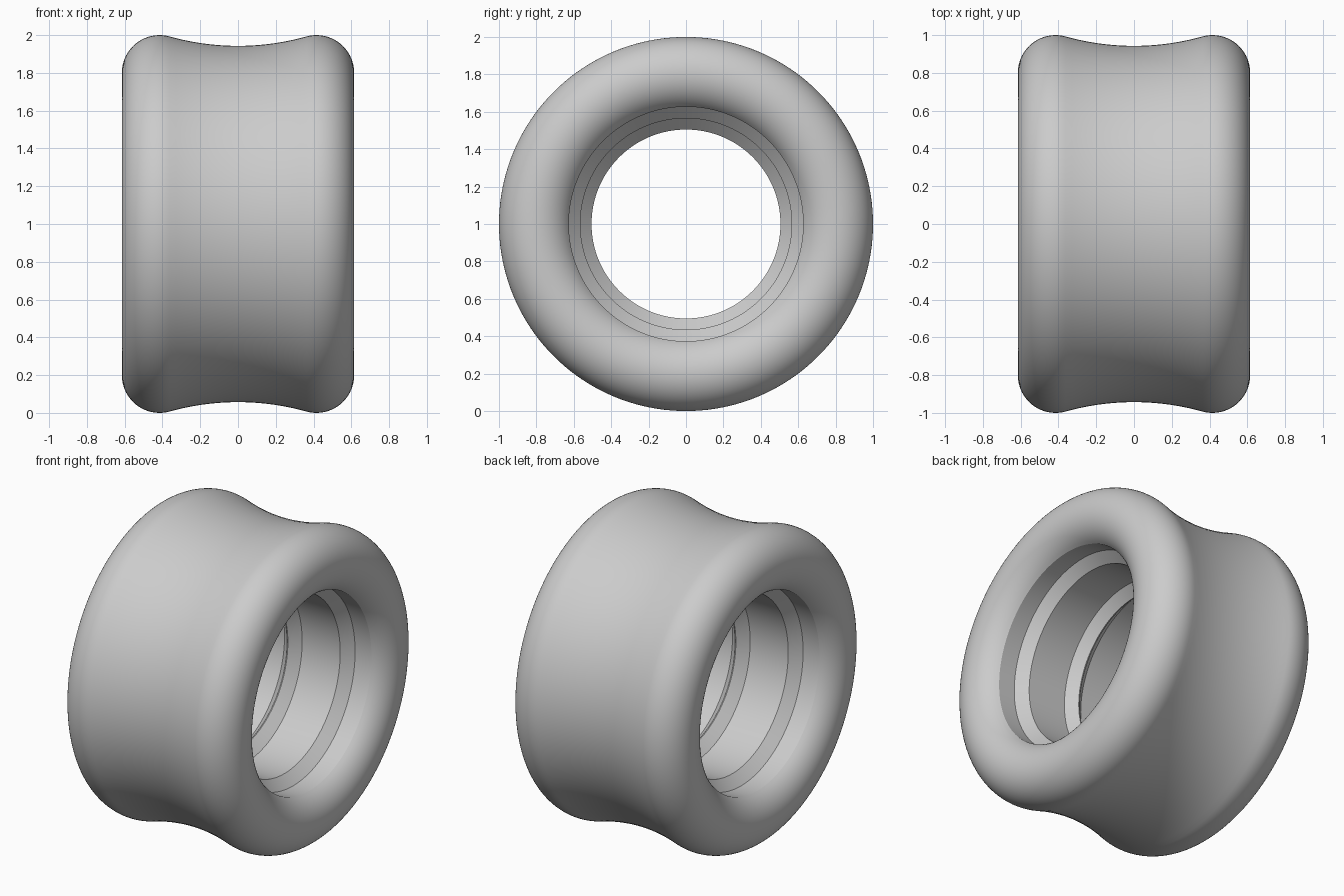
import bpy, bmesh, math

if "Cube" in bpy.data.objects:
    bpy.data.objects.remove(bpy.data.objects["Cube"])

SEGMENTS = 160
TUBE_X, TUBE_R, TUBE = 0.415, 0.80, 0.20   # centre and radius of each rounded rim
WAIST_R = 0.943                            # outer radius at the middle
BLEND = math.radians(15)                   # angle where rim meets concave waist

# half profile (x >= 0) as (x, radius), from the bore rib out to the waist
half = [(0.003, 0.505), (0.063, 0.565), (0.335, 0.565), (0.398, 0.627)]

# rounded rim
steps = 30
a0, a1 = math.radians(-60), math.pi / 2 + BLEND
for i in range(steps + 1):
    a = a0 + (a1 - a0) * i / steps
    half.append((TUBE_X + TUBE * math.cos(a), TUBE_R + TUBE * math.sin(a)))

# concave waist, stopping at x = 0
ex, er = half[-1]
sag = er - WAIST_R
radius = (ex * ex + sag * sag) / (2 * sag)
end = math.asin(ex / radius)
for i in range(1, 11):
    a = end * (1 - i / 10)
    half.append((radius * math.sin(a), WAIST_R + radius * (1 - math.cos(a))))

# mirror to a closed profile
profile = half + [(-x, r) for x, r in reversed(half[:-1])]

# revolve round the x axis
bm = bmesh.new()
rings = []
for s in range(SEGMENTS):
    t = 2 * math.pi * s / SEGMENTS
    rings.append([bm.verts.new((x, r * math.cos(t), 1 + r * math.sin(t))) for x, r in profile])
n = len(profile)
for s in range(SEGMENTS):
    p, q = rings[s], rings[(s + 1) % SEGMENTS]
    for i in range(n):
        j = (i + 1) % n
        bm.faces.new((p[i], p[j], q[j], q[i]))
bmesh.ops.recalc_face_normals(bm, faces=bm.faces)

mesh = bpy.data.meshes.new("ring_body")
bm.to_mesh(mesh)
bm.free()
ring = bpy.data.objects.new("ring_body", mesh)
bpy.context.collection.objects.link(ring)

# one plain grey
grey = bpy.data.materials.new("light_grey")
grey.diffuse_color = (0.6, 0.6, 0.6, 1)
grey.use_nodes = True
grey.node_tree.nodes["Principled BSDF"].inputs["Base Color"].default_value = grey.diffuse_color
mesh.materials.append(grey)

# smooth, with crisp chamfer edges in the bore
bpy.context.view_layer.objects.active = ring
ring.select_set(True)
bpy.ops.object.shade_smooth_by_angle(angle=math.radians(25))
